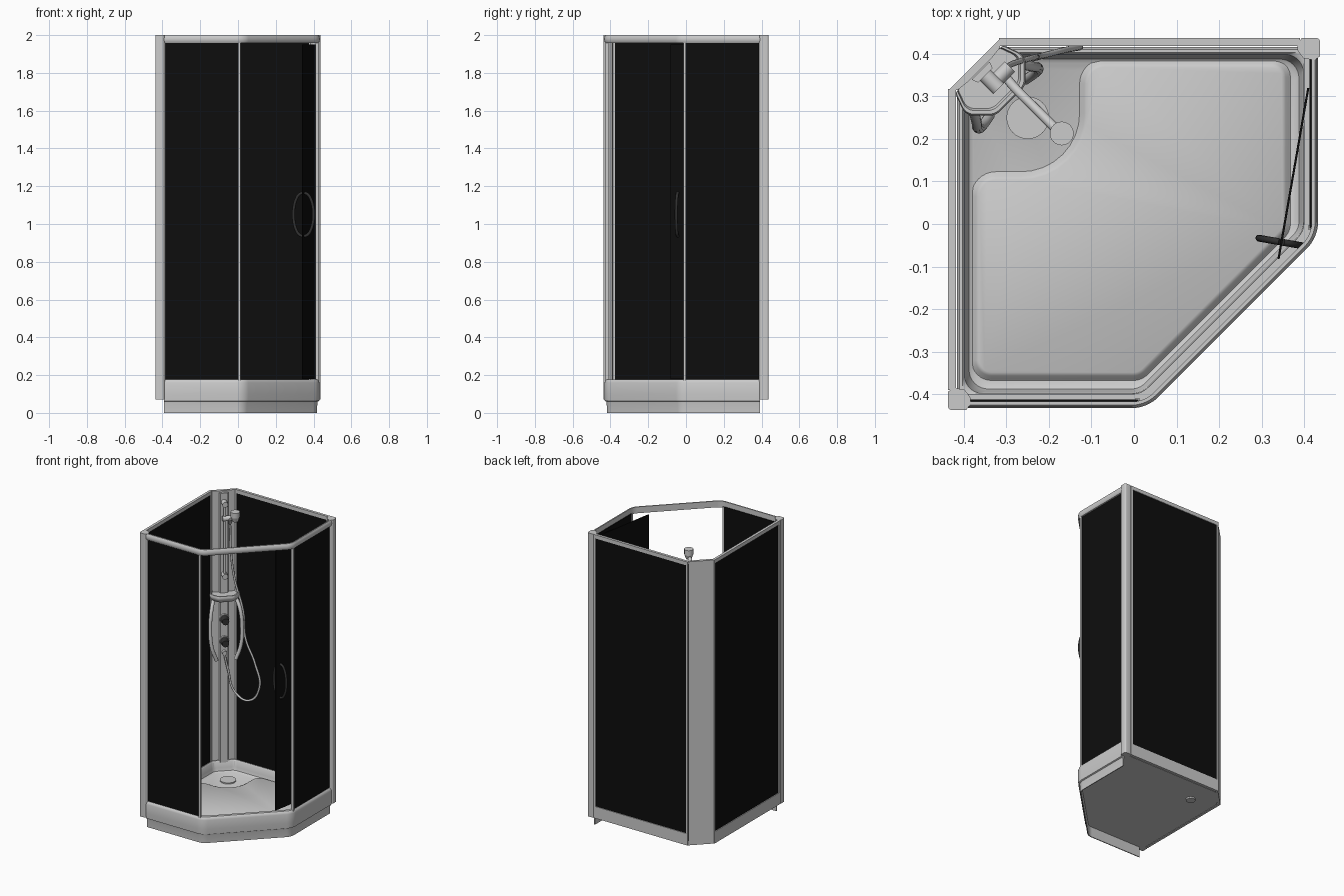
import bpy, bmesh, math
from mathutils import Vector as V

if "Cube" in bpy.data.objects:
    bpy.data.objects.remove(bpy.data.objects["Cube"])


def material(name, c):
    m = bpy.data.materials.new(name)
    m.diffuse_color = (c, c, c, 1)
    m.use_nodes = True
    m.node_tree.nodes["Principled BSDF"].inputs["Base Color"].default_value = m.diffuse_color
    return m


BLACK = material("black_glass", 0.004)
DARK = material("dark_plastic", 0.03)


def finish(name, bm, mat=None, smooth=True):
    bmesh.ops.recalc_face_normals(bm, faces=bm.faces)
    me = bpy.data.meshes.new(name)
    bm.to_mesh(me)
    bm.free()
    ob = bpy.data.objects.new(name, me)
    bpy.context.collection.objects.link(ob)
    if mat:
        me.materials.append(mat)
    if smooth:
        bpy.ops.object.select_all(action='DESELECT')
        ob.select_set(True)
        bpy.context.view_layer.objects.active = ob
        bpy.ops.object.shade_smooth_by_angle(angle=math.radians(35))
    return ob


def offset(pts, d, closed):
    """Move a counter-clockwise outline inward by d."""
    pts = [V(p) for p in pts]
    n, out = len(pts), []
    for i, p in enumerate(pts):
        a = (p - pts[i - 1]).normalized() if closed or i > 0 else None
        b = (pts[(i + 1) % n] - p).normalized() if closed or i < n - 1 else None
        a, b = a or b, b or a
        na, nb = V((-a.y, a.x)), V((-b.y, b.x))
        out.append(p + (na + nb) * d / (1 + na.dot(nb)))
    return out


def rounded(pts, radii, closed=True, seg=8):
    """Replace every corner by a true arc."""
    pts = [V(p) for p in pts]
    n, out = len(pts), []
    for i, p in enumerate(pts):
        if not closed and i in (0, n - 1):
            out.append(p)
            continue
        a, b = (p - pts[i - 1]).normalized(), (pts[(i + 1) % n] - p).normalized()
        turn = a.angle(b)
        t, w = radii[i] * math.tan(turn / 2), math.cos(turn / 2)
        for k in range(seg + 1):
            s = k / seg
            c0, c1, c2 = (1 - s) ** 2, 2 * w * s * (1 - s), s * s
            out.append(((p - a * t) * c0 + p * c1 + (p + b * t) * c2) / (c0 + c1 + c2))
    return out


def loft(name, rings, mat=None, closed=True, loop=False):
    """Skin rings of (xy list, z); loop joins the last ring to the first."""
    bm = bmesh.new()
    vs = [[bm.verts.new((p[0], p[1], z)) for p in r] for r, z in rings]
    n, m = len(vs[0]), len(vs)
    for j in range(m if loop else m - 1):
        for i in range(n if closed else n - 1):
            k, q = (i + 1) % n, (j + 1) % m
            bm.faces.new((vs[j][i], vs[j][k], vs[q][k], vs[q][i]))
    if closed and not loop:
        bm.faces.new(vs[0])
        bm.faces.new(vs[-1])
    if not closed:
        for e in (0, -1):
            bm.faces.new([r[e] for r in vs])
    return finish(name, bm, mat)


def prism(name, pts, z0, z1, mat=None):
    return loft(name, [(pts, z0), (pts, z1)], mat)


def wall(name, a, b, t, z0, z1, mat=None):
    """Upright slab between two plan points."""
    a, b = V(a), V(b)
    d = (b - a).normalized()
    n = V((-d.y, d.x)) * t / 2
    return prism(name, [a - n, b - n, b + n, a + n], z0, z1, mat)


def rod(name, a, b, r, mat=None, r2=None, seg=24):
    a, b = V(a), V(b)
    bm = bmesh.new()
    bmesh.ops.create_cone(bm, cap_ends=True, segments=seg, radius1=r,
                          radius2=r if r2 is None else r2, depth=(b - a).length)
    bm.transform((b - a).to_track_quat('Z', 'Y').to_matrix().to_4x4())
    bmesh.ops.translate(bm, verts=bm.verts, vec=(a + b) / 2)
    return finish(name, bm, mat)


def tube(name, pts, r, mat=None):
    cu = bpy.data.curves.new(name, 'CURVE')
    cu.dimensions, cu.bevel_depth, cu.bevel_resolution = '3D', r, 3
    cu.use_fill_caps = True
    sp = cu.splines.new('BEZIER')
    sp.bezier_points.add(len(pts) - 1)
    for bp, p in zip(sp.bezier_points, pts):
        bp.co = p
        bp.handle_left_type = bp.handle_right_type = 'AUTO'
    ob = bpy.data.objects.new(name, cu)
    bpy.context.collection.objects.link(ob)
    if mat:
        cu.materials.append(mat)
    bpy.ops.object.select_all(action='DESELECT')
    ob.select_set(True)
    bpy.context.view_layer.objects.active = ob
    bpy.ops.object.convert(target='MESH')
    return ob


def col(u, w, z=None):
    """Point in the column frame: u along its face, w into the cabin."""
    s = math.sqrt(0.5)
    p = (-0.375 + (u + w) * s, 0.375 + (u - w) * s)
    return V(p) if z is None else V((*p, z))


# Tray basin: hexagonal outline with a sunken channel
PLAN = [(-.43, -.43), (.03, -.43), (.43, -.03), (.43, .43), (-.315, .43), (-.43, .315)]


def ring(d, r, z):
    return rounded(offset(PLAN, d, True), [r, max(r, .085 - d), max(r, .085 - d), r, r, r]), z


loft("tray_basin", [ring(.014, .005, .07), ring(.014, .005, .16), ring(.02, .01, .17),
                    ring(.026, .03, .17), ring(.032, .04, .162), ring(.036, .045, .125),
                    ring(.042, .045, .105), ring(.052, .04, .098)])
# Raised standing platform with an S-curve around the drain
FLOOR = [(-.38, -.365), (.017, -.365), (.365, -.017), (.365, .385), (-.125, .385),
         (-.125, .12), (-.38, .12)]
FR = [.045, .045, .045, .04, .055, .14, .055]
loft("tray_platform", [(rounded(offset(FLOOR, d, True), [r + (d if i == 5 else -d) for i, r in enumerate(FR)]), z)
                       for d, z in ((-.006, .096), (0, .1), (.008, .112), (.016, .116))])
rod("drain_cover", (-.25, .25, .096), (-.25, .25, .106), .05, seg=32)
rod("drain_outlet", (-.25, .25, .06), (-.25, .25, .08), .03)

# Front apron and top rail swept along the three front sides
PATH = [(-.392, -.43), (.03, -.43), (.43, -.03), (.43, .392)]


def sweep(name, profile):
    loft(name, [(rounded(offset(PATH, d, False), [0, .085 - d, .085 - d, 0], False), z)
                for d, z in profile], closed=False, loop=True)


sweep("front_apron", [(.012, 0), (.01, .05), (.008, .06), (0, .064), (-.002, .1), (-.001, .16), (.003, .172),
                      (.01, .178), (.03, .178), (.03, .165), (.018, .165), (.018, 0)])
sweep("top_rail", [(.012, 1.957), (.003, 1.959), (-.002, 1.968), (-.003, 1.98), (0, 1.995),
                   (.004, 2), (.012, 2)])

# Corner posts
for nm, sx in (("left_post", -1), ("right_post", 1)):
    p = [(.438, .438), (.395, .438), (.385, .425), (.385, .408), (.398, .39), (.425, .385), (.438, .395)]
    prism(nm, rounded([(sx * x, sx * y) for x, y in p], [.01] + [.004] * 6, seg=4), .07, 2)

# Glass walls and the slim strips framing the opening
wall("front_glass", (-.395, -.416), (.01, -.416), .006, .17, 1.965, BLACK)
wall("right_glass", (.416, -.01), (.416, .395), .006, .17, 1.965, BLACK)
wall("front_strip", (.002, -.418), (.014, -.418), .016, .17, 1.965)
wall("right_strip", (.418, -.014), (.418, -.002), .016, .17, 1.965)

# Back and left walls mirrored across the cabin diagonal, with frames
for nm, f in (("back", lambda x, y: (x, y)), ("left", lambda x, y: (-y, -x))):
    wall(nm + "_glass", f(-.32, .428), f(.39, .428), .008, .1, 1.985, BLACK)
    wall(nm + "_bottom_rail", f(-.318, .428), f(.39, .428), .018, .07, .15)
    wall(nm + "_top_rail", f(-.318, .428), f(.39, .428), .018, 1.975, 2)
    wall(nm + "_column_trim", f(-.318, .428), f(-.305, .428), .018, .07, 2)
    wall(nm + "_post_trim", f(.375, .428), f(.39, .428), .018, .07, 2)

# Open door with a bow handle on each face
D0, D1 = V((.34, -.082)), V((.41, .32))
wall("door", D0, D1, .005, .18, 1.95, BLACK)
d = (D1 - D0).normalized()
h = D0 + d * .04
for side in (-1, 1):
    n = V((d.y, -d.x)) * side
    pts = [(*(h + n * (.004 + .05 * math.cos(t))), 1.05 + .115 * math.sin(t))
           for t in [math.pi * (k / 8 - .5) for k in range(9)]]
    tube("door_handle", pts, .008, DARK)

# Corner column with a raised centre strip
prism("column", [(-.436, .315), (-.415, .315), (-.39, .335), (-.335, .39), (-.315, .415),
                 (-.315, .436)], .07, 2)
prism("column_strip", [col(-.03, .02), col(.03, .02), col(.024, .036), col(-.024, .036)], .1, 1.99)

# Shelf
SHELF = [(-.08, .015), (-.1, .07), (-.05, .12), (.05, .12), (.1, .07), (.08, .015)]
SR = [.01, .03, .035, .035, .03, .01]
loft("shelf", [(rounded([col(u * s, w * s) for u, w in SHELF], SR, seg=6), z)
               for s, z in ((.6, 1.265), (.85, 1.28), (.98, 1.3), (1, 1.315), (.97, 1.325), (.9, 1.325),
                            (.86, 1.312))])
# Curved grab bars either side of the column
for s in (-1, 1):
    tube("grab_bar", [col(s * .07, .06, 1.29), col(s * .09, .095, 1.22), col(s * .1, .11, 1.1),
                      col(s * .09, .115, .98), col(s * .06, .11, .89)], .012)
# Mixer knobs
for z in (1.14, .99):
    rod("knob_base", col(0, .03, z), col(0, .05, z), .03)
    rod("knob", col(0, .05, z), col(0, .095, z), .026, DARK, .022)

# Slide bar, brackets, slider, arm and shower head
rod("slide_bar", col(0, .06, 1.42), col(0, .06, 1.94), .009)
for z in (1.44, 1.93):
    rod("slide_bracket", col(0, .03, z), col(0, .08, z), .018)
rod("slider", col(-.015, .062, 1.83), col(.055, .062, 1.83), .017)
tube("shower_arm", [(-.305, .35, 1.8), (-.28, .32, 1.84), (-.225, .265, 1.88), (-.175, .215, 1.92)], .011)
rod("shower_head", (-.17, .213, 1.9), (-.17, .213, 1.93), .018, None, .028)
rod("shower_head_rim", (-.17, .213, 1.93), (-.17, .213, 1.965), .028)

# Hose hanging in a long loop beside the column
tube("hose", [col(0, .05, .9), (-.325, .355, .8), (-.28, .375, .64), (-.2, .4, .6), (-.13, .415, .7),
              (-.16, .41, .86), (-.22, .395, 1.02), (-.235, .392, 1.2), (-.29, .375, 1.42),
              (-.305, .36, 1.6), (-.305, .35, 1.8)], .007)
rod("hose_outlet", col(0, .03, .91), col(0, .06, .91), .014)
